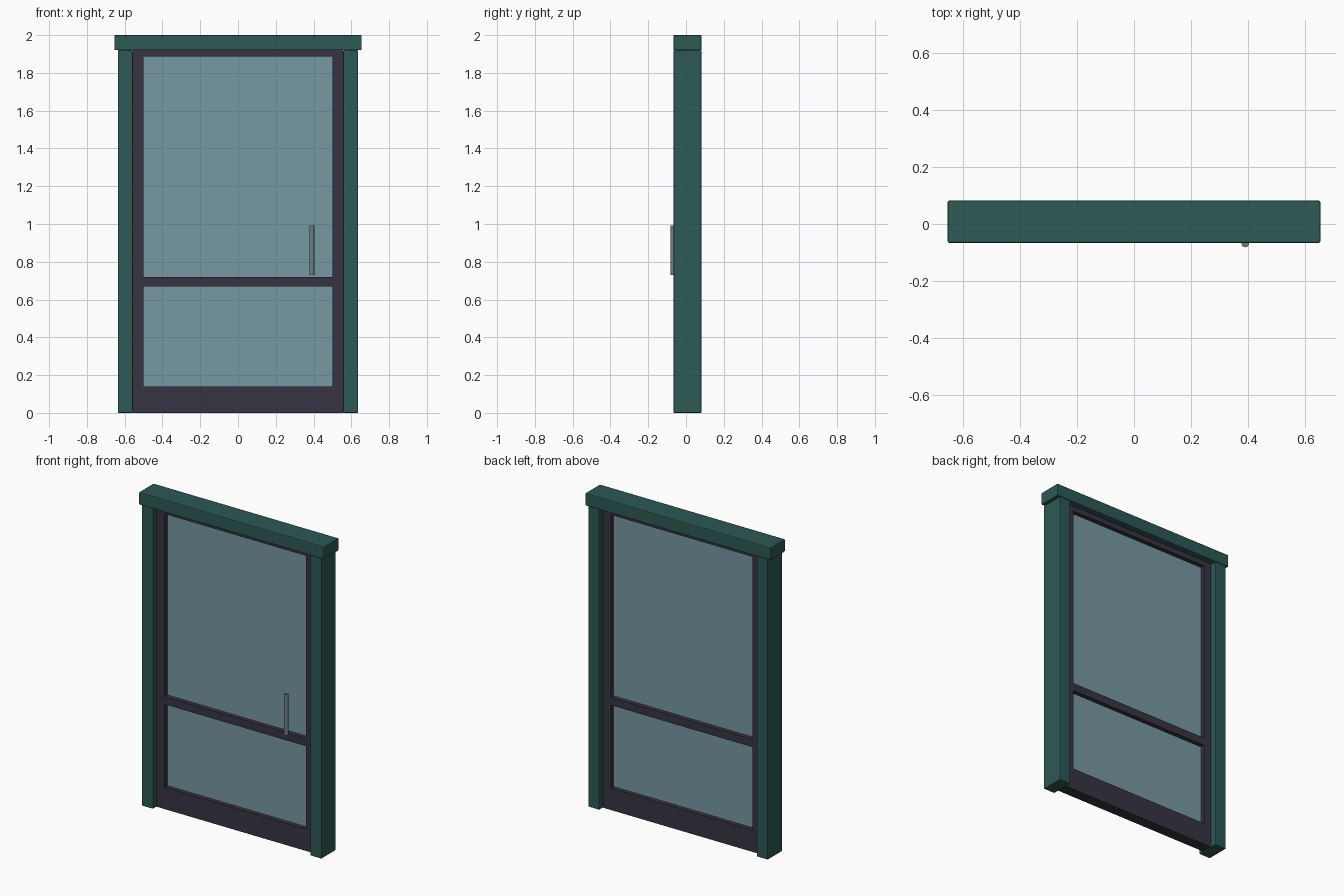
import bpy
import bmesh
from mathutils import Vector

cube = bpy.data.objects.get("Cube")
if cube:
    bpy.data.objects.remove(cube, do_unlink=True)


def make_material(name, rgb):
    mat = bpy.data.materials.new(name)
    mat.use_nodes = True
    mat.diffuse_color = (*rgb, 1)
    mat.node_tree.nodes["Principled BSDF"].inputs["Base Color"].default_value = (*rgb, 1)
    return mat


green = make_material("dark green paint", (0.026, 0.1, 0.09))
charcoal = make_material("charcoal frame", (0.038, 0.034, 0.052))
glass = make_material("blue grey glass", (0.18, 0.32, 0.36))
metal = make_material("grey metal", (0.14, 0.22, 0.24))


def box(name, x, y, z, mat, bevel=0.0):
    """Box from (min, max) ranges on each axis."""
    lo, hi = (Vector(c) for c in zip(x, y, z))
    bm = bmesh.new()
    bmesh.ops.create_cube(bm, size=1)
    bmesh.ops.scale(bm, vec=hi - lo, verts=bm.verts)
    bmesh.ops.translate(bm, vec=(lo + hi) / 2, verts=bm.verts)
    mesh = bpy.data.meshes.new(name)
    bm.to_mesh(mesh)
    bm.free()
    mesh.materials.append(mat)
    obj = bpy.data.objects.new(name, mesh)
    bpy.context.collection.objects.link(obj)
    if bevel:
        mod = obj.modifiers.new("soft edges", "BEVEL")
        mod.width = bevel
        mod.segments = 2
    return obj


# Depth ranges of the surround, the door leaf and the panes
case_y = (-0.066, 0.082)
leaf_y = (-0.027, 0.043)
pane_y = (0.0, 0.016)
outer, inner, opening = 0.636, 0.556, 0.5
head_z, top = 1.92, 2.0

# Surround: two posts and an overhanging head
for side, sign in (("left", 1), ("right", -1)):
    post_x = sorted((sign * inner, sign * outer))
    stile_x = sorted((sign * opening, sign * inner))
    box(side + "_post", post_x, case_y, (0, head_z), green, 0.005)
    box(side + "_stile", stile_x, leaf_y, (0, head_z), charcoal)
box("head_beam", (-0.655, 0.655), case_y, (head_z, top), green, 0.005)

# Door leaf: rails between the stiles, with a pane in each gap
rails = {"bottom_rail": (0, 0.14), "middle_rail": (0.67, 0.72), "top_rail": (1.887, head_z)}
for name, z in rails.items():
    box(name, (-opening, opening), leaf_y, z, charcoal)
box("lower_pane", (-opening, opening), pane_y, (0.14, 0.67), glass)
box("upper_pane", (-opening, opening), pane_y, (0.72, 1.887), glass)

# Upright pull handle
bpy.ops.mesh.primitive_cylinder_add(vertices=16, radius=0.013, depth=0.262,
                                    location=(0.391, -0.069, 0.861))
handle = bpy.context.object
handle.name = "pull_handle"
handle.data.materials.append(metal)
bpy.ops.object.shade_smooth_by_angle()
